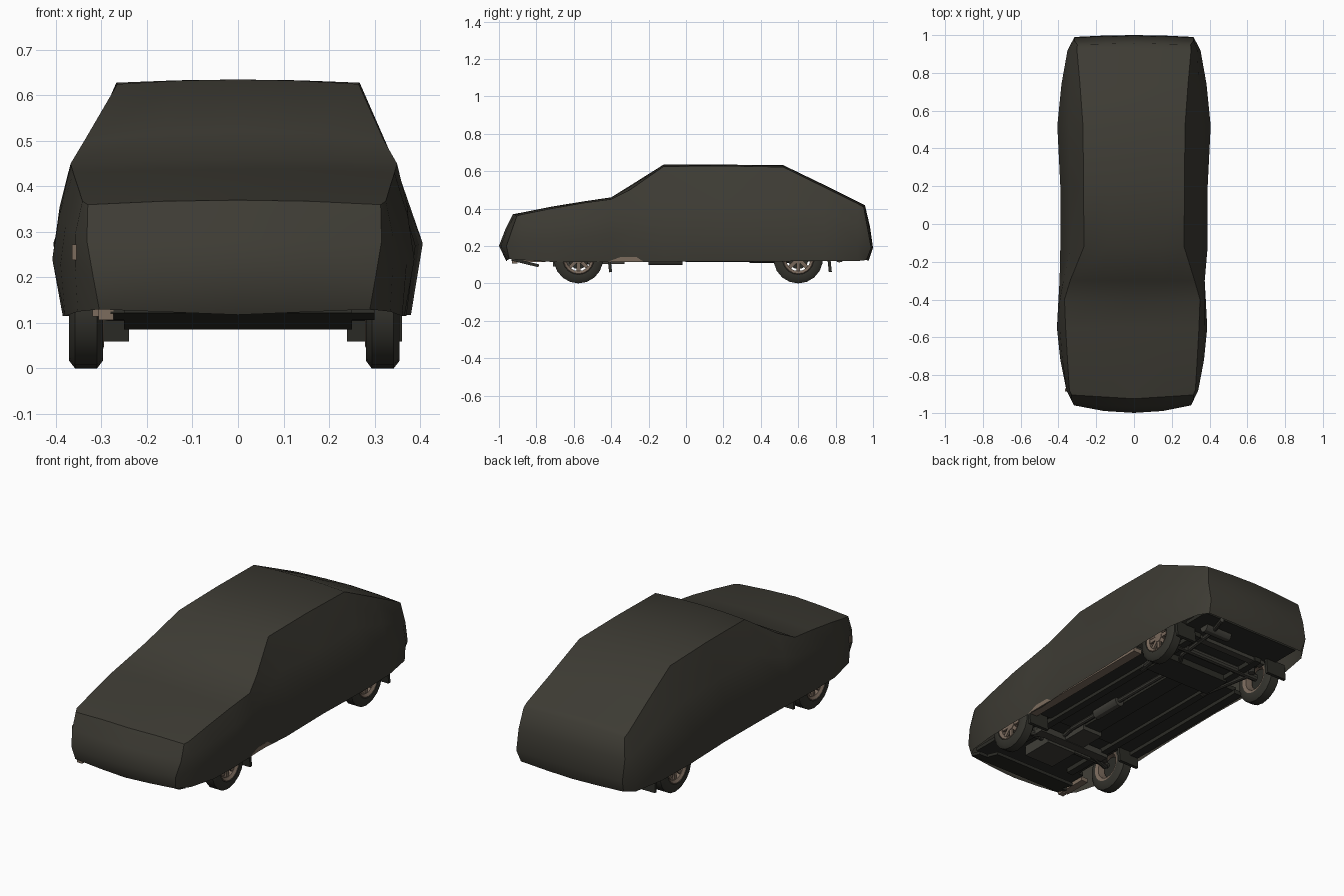
import bpy, bmesh, math
from mathutils import Vector, Matrix

cube = bpy.data.objects.get("Cube")
if cube:
    bpy.data.objects.remove(cube, do_unlink=True)


def material(name, rgb):
    m = bpy.data.materials.new(name)
    m.use_nodes = True
    m.diffuse_color = (*rgb, 1)
    bsdf = m.node_tree.nodes["Principled BSDF"]
    bsdf.inputs["Base Color"].default_value = (*rgb, 1)
    bsdf.inputs["Roughness"].default_value = 0.9
    return m


CLOTH = material("dark olive cloth", (.047, .044, .034))
RUBBER = material("tyre rubber", (.035, .034, .027))
UNDER = material("underbody black", (.025, .025, .02))
METAL = material("exhaust grey", (.05, .048, .04))
PAINT = material("brown paint", (.2, .15, .11))
ALLOY = material("wheel alloy", (.19, .14, .105))


def finish(name, bm, mat, angle=30):
    bmesh.ops.recalc_face_normals(bm, faces=bm.faces)
    mesh = bpy.data.meshes.new(name)
    bm.to_mesh(mesh)
    bm.free()
    mesh.materials.append(mat)
    ob = bpy.data.objects.new(name, mesh)
    bpy.context.collection.objects.link(ob)
    bpy.context.view_layer.objects.active = ob
    bpy.ops.object.select_all(action='DESELECT')
    ob.select_set(True)
    bpy.ops.object.shade_smooth_by_angle(angle=math.radians(angle))


def box(name, centre, size, mat, tilt=0):
    bm = bmesh.new()
    bmesh.ops.create_cube(bm, size=1)
    bmesh.ops.scale(bm, vec=size, verts=bm.verts)
    bmesh.ops.rotate(bm, cent=(0, 0, 0), verts=bm.verts,
                     matrix=Matrix.Rotation(math.radians(tilt), 3, 'X'))
    bmesh.ops.translate(bm, vec=centre, verts=bm.verts)
    finish(name, bm, mat)


def rod(name, a, b, radius, mat, sides=10):
    a, b = Vector(a), Vector(b)
    d = b - a
    bm = bmesh.new()
    bmesh.ops.create_cone(bm, cap_ends=True, segments=sides, radius1=radius,
                          radius2=radius, depth=d.length)
    turn = d.to_track_quat('Z', 'Y').to_matrix().to_4x4()
    bmesh.ops.transform(bm, matrix=Matrix.Translation((a + b) / 2) @ turn, verts=bm.verts)
    finish(name, bm, mat)


def lathe(name, profile, centre, side, mat, steps=18):
    # profile pairs are (outward distance, radius) around the axle
    bm = bmesh.new()
    vs = [bm.verts.new((x * side, 0, r)) for x, r in profile]
    es = [bm.edges.new(p) for p in zip(vs, vs[1:])]
    bmesh.ops.spin(bm, geom=vs + es, axis=(1, 0, 0), cent=(0, 0, 0),
                   angle=math.tau, steps=steps)
    bmesh.ops.remove_doubles(bm, verts=bm.verts, dist=.0005)
    bmesh.ops.translate(bm, vec=centre, verts=bm.verts)
    finish(name, bm, mat, 45)


# Cloth cover: half sections of hem, belt and top edge, then the crown height
def section(y, hem, belt, edge, crown, dy=(0, 0, 0, 0)):
    h, b, e = [Vector((x, y + d, z)) for (x, z), d in zip((hem, belt, edge), dy)]
    top = Vector((0, y + dy[3], crown))
    quarter = e.lerp(top, .5) + Vector((0, 0, (crown - e.z) / 4))
    half = [h, b, b.lerp(e, .5) + Vector((.008, 0, 0)), e, quarter]
    right = [Vector((-p.x, p.y, p.z)) for p in half]
    # The cloth hangs a little closer on the left of the bonnet
    snug = .95 if y < -.2 else 1
    left = [Vector((p.x * snug, p.y, p.z)) for p in half]
    return right + [top] + left[::-1]


sections = [
    section(-.95, (.305, .13), (.318, .2), (.33, .36), .37, (.005, -.01, .045, .025)),
    section(-.88, (.352, .125), (.358, .22), (.342, .368), .378),
    section(-.72, (.38, .115), (.39, .23), (.352, .4), .41),
    section(-.55, (.385, .115), (.408, .24), (.362, .43), .438),
    section(-.4, (.38, .115), (.4, .26), (.368, .45), .46),
    section(-.3, (.375, .115), (.394, .27), (.338, .5), .522),
    section(-.12, (.37, .115), (.39, .27), (.265, .625), .635),
    section(.2, (.37, .118), (.39, .27), (.267, .628), .635),
    section(.52, (.38, .118), (.406, .275), (.27, .622), .632),
    section(.74, (.378, .12), (.384, .25), (.286, .514), .526),
    section(.92, (.346, .12), (.352, .22), (.302, .425), .436),
    section(.965, (.305, .125), (.315, .19), (.3, .408), .418, (0, .025, -.015, -.008)),
]
bm = bmesh.new()
rings = [[bm.verts.new(p) for p in s] for s in sections]
for r, q in zip(rings, rings[1:]):
    for i in range(len(r) - 1):
        bm.faces.new((r[i], r[i + 1], q[i + 1], q[i]))
# Bowed front and rear panels, with the same rows as the section sides
for ring, belt_y, hem_y in ((rings[0], -1, -.96), (rings[-1], 1, .975)):
    crown = ring[5]
    belt_z = ring[1].co.z
    swell = math.copysign(.005, belt_y)
    middle = [bm.verts.new((0, hem_y, .118)), bm.verts.new((0, belt_y, belt_z)),
              bm.verts.new((0, (belt_y + crown.co.y) / 2 + swell,
                            (belt_z + crown.co.z) / 2)), crown]
    for half in (ring[:5], ring[:5:-1]):
        between = []
        for a, c in zip(half[:3], middle):
            p = a.co.lerp(c.co, .5)
            p.y += (c.co.y - a.co.y) * .25
            between.append(bm.verts.new(p))
        between.append(half[4])
        for one, two in ((half, between), (between, middle)):
            for i in range(3):
                bm.faces.new((one[i], one[i + 1], two[i + 1], two[i]))
finish("cloth_cover", bm, CLOTH, 50)

# Wheels with spoked rims, open on the inner side
TYRE = [(-.037, .085), (-.037, .115), (-.024, .132), (.024, .132),
        (.037, .115), (.037, .085), (.02, .08), (-.03, .08), (-.037, .085)]
RIM = [(.03, .086), (.036, .08), (.026, .066), (.0, .066), (-.032, .07), (-.039, .088)]
DISC = [(-.004, .0), (-.004, .055), (.004, .055), (.004, .0)]
CAP = [(.028, 0), (.026, .026), (.0, .03)]
for end, y in (("front", -.575), ("rear", .6)):
    for side, tag in ((1, "left"), (-1, "right")):
        c = Vector((.326 * side - .008, y, .132))
        name = f"{end}_{tag}_"
        lathe(name + "tyre", TYRE, c, side, RUBBER)
        lathe(name + "rim", RIM, c, side, ALLOY)
        lathe(name + "brake_disc", DISC, c, side, UNDER)
        lathe(name + "hub_cap", CAP, c, side, ALLOY)
        bm = bmesh.new()
        for k in range(8):
            made = bmesh.ops.create_cube(bm, size=1)["verts"]
            bmesh.ops.scale(bm, vec=(.012, .02, .05), verts=made)
            bmesh.ops.translate(bm, vec=(.018 * side, 0, .045), verts=made)
            bmesh.ops.rotate(bm, cent=(0, 0, 0), verts=made,
                             matrix=Matrix.Rotation(k * math.tau / 8, 3, 'X'))
        bmesh.ops.translate(bm, vec=c, verts=bm.verts)
        finish(name + "spokes", bm, ALLOY)
        # Mud flap hanging behind each wheel
        box(name + "mud_flap", (.3 * side, y + .167, .105), (.12, .016, .09), UNDER, 6)
        rod(name + "damper", (.25 * side, y + .04, .12), (.25 * side, y + .04, .22), .018, METAL)

# Floor, sills and rails
box("floor_pan", (0, 0, .155), (.52, 1.84, .02), UNDER)
box("centre_floor", (0, .01, .15), (.66, .82, .024), UNDER)
box("rear_floor", (0, .85, .155), (.6, .16, .02), UNDER)
box("front_floor", (0, -.83, .155), (.58, .16, .02), UNDER)
box("front_valance", (0, -.86, .112), (.5, .15, .016), UNDER, -14)
box("valance_top", (.01, -.9, .122), (.58, .06, .016), UNDER, -14)
box("tunnel", (0, 0, .14), (.1, 1.0, .03), UNDER)
for side, tag, mat in ((1, "left", PAINT), (-1, "right", UNDER)):
    box(tag + "_sill", (.337 * side, .01, .13), (.05, .84, .024), mat)
    box(tag + "_floor_rail", (.2 * side, 0, .135), (.04, 1.5, .03), UNDER)
    rod(tag + "_trailing_arm", (.2 * side, .3, .13), (.25 * side, .6, .125), .016, METAL)
    rod(tag + "_control_arm", (.1 * side, -.5, .115), (.29 * side, -.575, .12), .015, METAL)

# Bits of painted bodywork showing past the cloth
box("right_lower_wing", (-.3, -.83, .125), (.04, .16, .022), PAINT)
box("right_bumper_corner", (-.29, -.915, .124), (.032, .03, .034), PAINT)
box("right_lamp_edge", (-.355, -.878, .255), (.02, .016, .034), PAINT)

# Running gear
rod("rear_axle", (-.31, .6, .132), (.31, .6, .132), .02, METAL)
rod("front_axle", (-.31, -.575, .132), (.31, -.575, .132), .014, METAL)
box("front_crossmember", (0, -.5, .118), (.44, .05, .035), METAL)
box("engine_sump", (.04, -.62, .12), (.18, .18, .06), METAL)
box("gearbox", (0, -.42, .128), (.12, .18, .05), METAL)
box("fuel_tank", (0, .42, .13), (.4, .16, .04), UNDER)
box("rear_crossmember", (0, .72, .14), (.5, .04, .03), METAL)

# Exhaust
rod("middle_silencer", (.08, -.2, .125), (.08, -.02, .125), .028, METAL, 12)
rod("rear_silencer", (.06, .82, .14), (.22, .82, .14), .028, METAL, 12)
route = [(.05, -.55, .13), (.08, -.4, .13), (.08, .45, .125), (.14, .55, .125),
         (.16, .82, .135), (.2, .94, .135)]
for i, (a, b) in enumerate(zip(route, route[1:])):
    rod(f"exhaust_pipe_{i + 1}", a, b, .012, METAL, 8)
